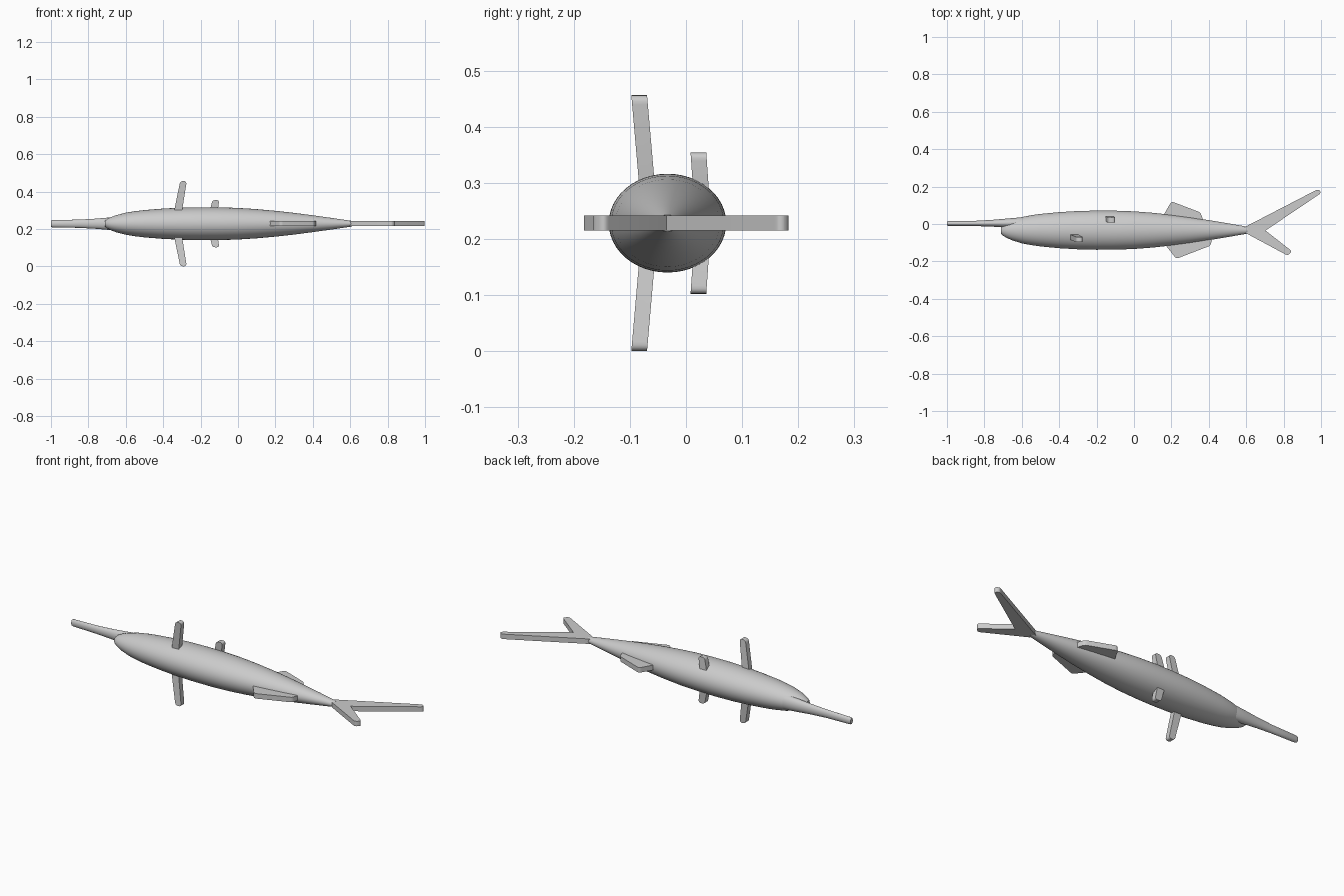
import bpy, bmesh, math
from mathutils import Vector

if "Cube" in bpy.data.objects:
    bpy.data.objects.remove(bpy.data.objects["Cube"])

ZC = 0.228   # mid-plane of the fish, which lies on its side


def finish(name, bm, angle=35):
    bmesh.ops.recalc_face_normals(bm, faces=bm.faces)
    me = bpy.data.meshes.new(name)
    bm.to_mesh(me)
    bm.free()
    ob = bpy.data.objects.new(name, me)
    bpy.context.collection.objects.link(ob)
    bpy.ops.object.select_all(action='DESELECT')
    ob.select_set(True)
    bpy.context.view_layer.objects.active = ob
    bpy.ops.object.shade_smooth_by_angle(angle=math.radians(angle))
    return ob


def loft(name, sections, n=48):
    """Elliptical sections along x: (x, y centre, half y, half z)."""
    bm = bmesh.new()
    rings = []
    for x, y, hy, hz in sections:
        rings.append([bm.verts.new((x, y + hy * math.cos(2 * math.pi * i / n),
                                    ZC + hz * math.sin(2 * math.pi * i / n)))
                      for i in range(n)])
    for a, b in zip(rings, rings[1:]):
        for i in range(n):
            j = (i + 1) % n
            bm.faces.new((a[i], a[j], b[j], b[i]))
    bm.faces.new(rings[0])
    bm.faces.new(rings[-1])
    return finish(name, bm)


def rounded(points):
    """Outline of (u, v, corner size); non-zero corners become small curves."""
    out = []
    for i, (u, v, r) in enumerate(points):
        p = Vector((u, v))
        if r == 0:
            out.append(p)
            continue
        a = p + (Vector(points[i - 1][:2]) - p).normalized() * r
        b = p + (Vector(points[(i + 1) % len(points)][:2]) - p).normalized() * r
        for k in range(6):
            t = k / 5
            out.append(a * (1 - t) ** 2 + p * 2 * t * (1 - t) + b * t * t)
    return out


def plate(name, points, thick, place):
    bm = bmesh.new()
    outline = rounded(points)
    lo, hi = [[bm.verts.new(place(p.x, p.y, s * thick / 2)) for p in outline] for s in (-1, 1)]
    bm.faces.new(lo)
    bm.faces.new(hi)
    for i in range(len(lo)):
        j = (i + 1) % len(lo)
        bm.faces.new((lo[i], lo[j], hi[j], hi[i]))
    return finish(name, bm)


# Body
profile = [(-.71, .016), (-.7, .025), (-.68, .035), (-.65, .046), (-.6, .059), (-.55, .067),
           (-.5, .073), (-.4, .081), (-.3, .086), (-.2, .088), (-.1, .0875), (0, .0845),
           (.1, .078), (.2, .069), (.3, .058), (.4, .045), (.5, .031), (.61, .015)]
loft("body", [(x, -.033, h * 1.19, h) for x, h in profile])

# Long snout
loft("snout", [(-1, .003, .010, .016), (-.993, .003, .0125, .019), (-.85, .003, .014, .022),
               (-.76, .004, .018, .027), (-.68, .005, .024, .034), (-.6, .006, .030, .040),
               (-.5, .006, .025, .035)], 32)

# Forked tail and the two flat fins in the mid-plane
flat = lambda u, v, w: (u, v, ZC + w)
plate("tail_fin", [(.585, -.02, 0), (.985, .187, .016), (1.003, .167, .016), (.703, -.035, 0),
                   (.845, -.146, .014), (.822, -.169, .014), (.6, -.05, 0)], .027, flat)
plate("dorsal_fin", [(.15, .03, 0), (.163, .056, 0), (.2, .121, .016), (.355, .062, .012),
                     (.37, .02, 0), (.26, -.01, 0)], .027, flat)
plate("anal_fin", [(.15, -.09, 0), (.168, -.112, 0), (.226, -.186, .016), (.408, -.116, .01),
                   (.417, -.085, 0), (.3, -.04, 0)], .027, flat)

# Paired side fins, mirrored across the mid-plane
for side, s in (("upper", 1), ("lower", -1)):
    plate("pectoral_fin_" + side,
          [(-.345, .05, 0), (-.309, .228, .017), (-.274, .228, .017), (-.302, .05, 0)], .028,
          lambda u, v, w: (u, -.071 - .087 * (v - .085) + w, ZC + s * v))
    plate("pelvic_fin_" + side,
          [(-.155, .05, 0), (-.137, .126, .015), (-.1, .126, .015), (-.112, .05, 0)], .028,
          lambda u, v, w: (u, .0225 - .07 * (v - .12) + w, ZC + s * v))
